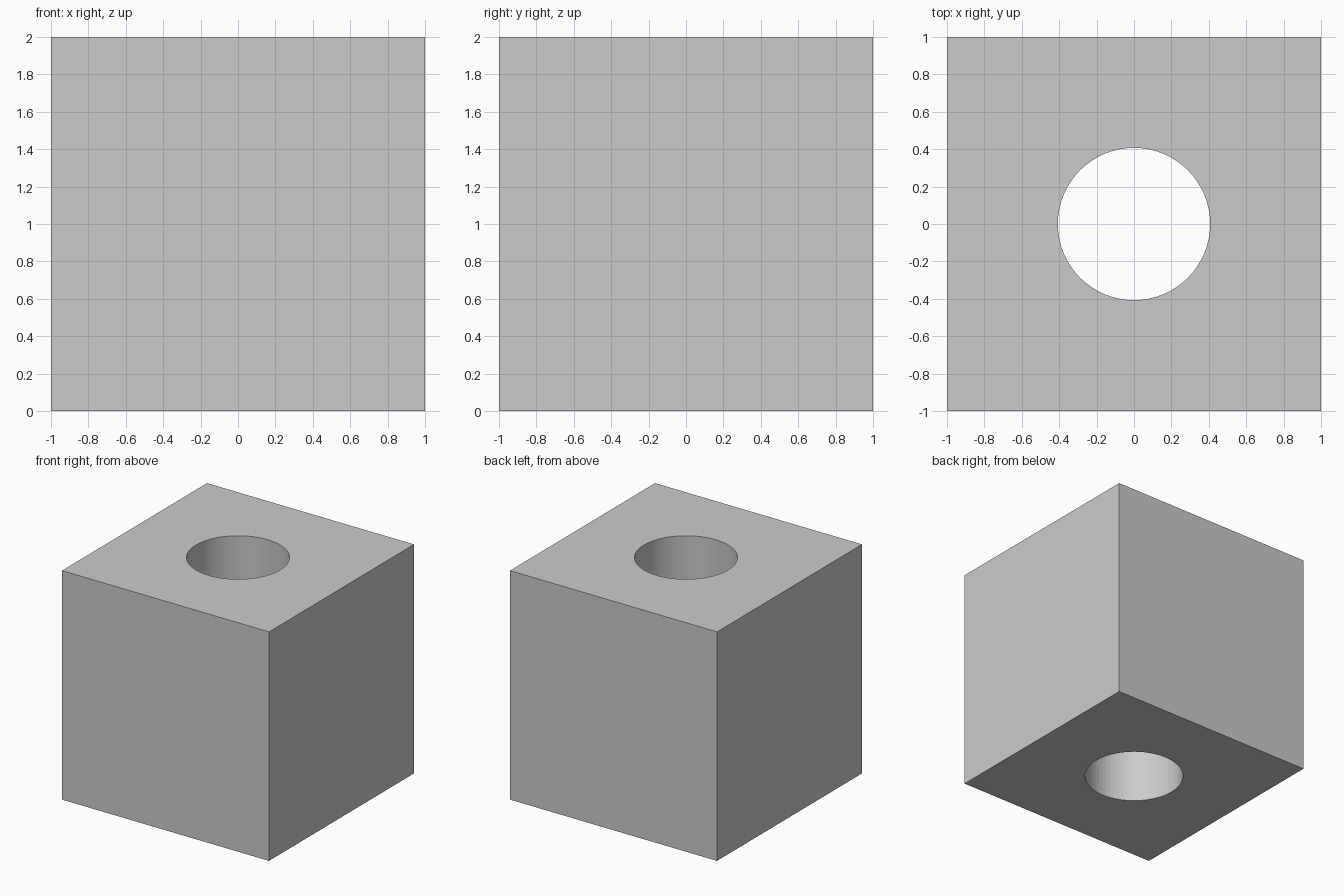
import bpy

if "Cube" in bpy.data.objects:
    bpy.data.objects.remove(bpy.data.objects["Cube"])

SIZE = 2.0
HOLE_RADIUS = 0.407
HOLE_SIDES = 64

# Solid cube standing on the ground
bpy.ops.mesh.primitive_cube_add(size=SIZE, location=(0, 0, SIZE / 2))
block = bpy.context.object
block.name = "drilled_block"

# Cutter for the vertical through hole
bpy.ops.mesh.primitive_cylinder_add(vertices=HOLE_SIDES, radius=HOLE_RADIUS,
                                    depth=SIZE * 1.5, location=(0, 0, SIZE / 2))
cutter = bpy.context.object
cutter.name = "hole_cutter"
cutter.hide_render = True

# Drill the hole, then discard the cutter
drill = block.modifiers.new("drill", 'BOOLEAN')
drill.operation = 'DIFFERENCE'
drill.solver = 'EXACT'
drill.object = cutter
bpy.context.view_layer.objects.active = block
bpy.ops.object.modifier_apply(modifier=drill.name)
bpy.data.objects.remove(cutter, do_unlink=True)
